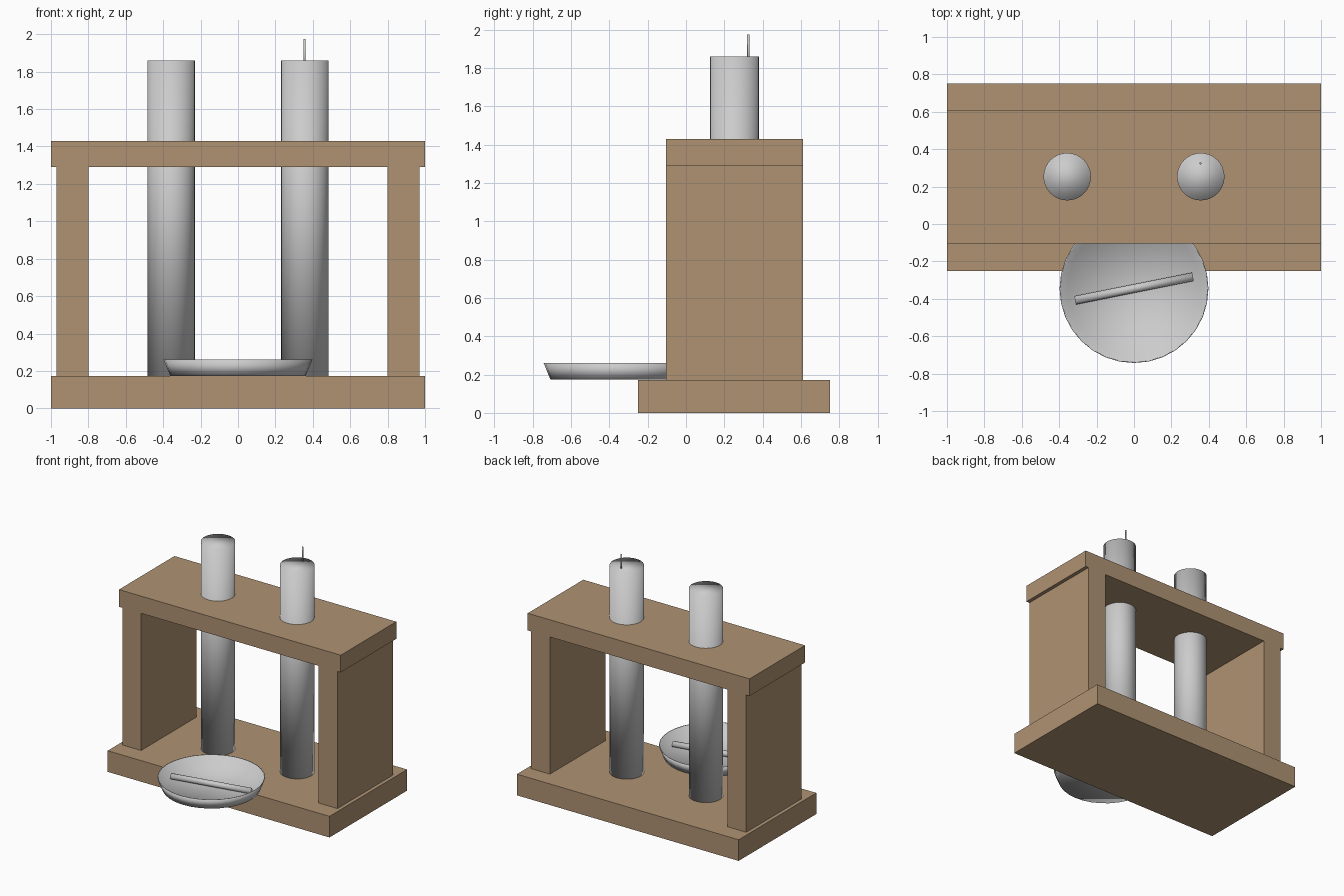
import bpy, bmesh, math
from mathutils import Vector

if "Cube" in bpy.data.objects:
    bpy.data.objects.remove(bpy.data.objects["Cube"])

wood = bpy.data.materials.new("wood")
wood.diffuse_color = (0.43, 0.29, 0.17, 1)
wood.use_nodes = True
wood.node_tree.nodes["Principled BSDF"].inputs["Base Color"].default_value = wood.diffuse_color


def box(name, lo, hi):
    """Axis-aligned wooden board between two corners."""
    lo, hi = Vector(lo), Vector(hi)
    bpy.ops.mesh.primitive_cube_add(size=1, location=(lo + hi) / 2)
    ob = bpy.context.object
    ob.name = name
    ob.scale = hi - lo
    bpy.ops.object.transform_apply(location=False, rotation=False, scale=True)
    ob.data.materials.append(wood)
    return ob


def rod(name, start, end, radius, sides=32):
    """Capped, fully smooth-shaded cylinder between two points."""
    start, end = Vector(start), Vector(end)
    axis = end - start
    bpy.ops.mesh.primitive_cylinder_add(vertices=sides, radius=radius,
                                        depth=axis.length, location=(start + end) / 2)
    ob = bpy.context.object
    ob.name = name
    ob.rotation_euler = axis.to_track_quat('Z', 'Y').to_euler()
    bpy.ops.object.shade_smooth()
    return ob


def lathe(name, profile, location, sides=32):
    """Turn a (radius, height) profile about z, closing both ends with flat discs."""
    bm = bmesh.new()
    rings = [[bm.verts.new((r * math.cos(2 * math.pi * i / sides),
                            r * math.sin(2 * math.pi * i / sides), z))
              for i in range(sides)] for r, z in profile]
    for a, b in zip(rings, rings[1:]):
        for i in range(sides):
            j = (i + 1) % sides
            bm.faces.new((a[i], a[j], b[j], b[i]))
    bm.faces.new(rings[0][::-1])
    bm.faces.new(rings[-1])
    for f in bm.faces:
        f.smooth = True
    mesh = bpy.data.meshes.new(name)
    bm.to_mesh(mesh)
    bm.free()
    ob = bpy.data.objects.new(name, mesh)
    ob.location = location
    bpy.context.collection.objects.link(ob)
    return ob


BASE_TOP = 0.172

# Wooden stand: base board, two side panels, top shelf
box("base_board", (-1, -0.25, 0), (1, 0.75, BASE_TOP))
box("top_shelf", (-1, -0.105, 1.29), (1, 0.61, 1.43))
for side, x0, x1 in (("left", -0.97, -0.80), ("right", 0.80, 0.97)):
    box(side + "_panel", (x0, -0.105, BASE_TOP), (x1, 0.61, 1.29))

# Two tall cylinders standing through the shelf
for side, x in (("left", -0.357), ("right", 0.357)):
    rod(side + "_tube", (x, 0.253, BASE_TOP), (x, 0.253, 1.86), 0.127)

# Thin pin sticking out of the right cylinder
rod("pin", (0.355, 0.325, 1.80), (0.355, 0.325, 1.975), 0.006, 16)

# Shallow hollow dish with a stirring rod lying in it
lathe("dish", [(0.362, 0), (0.398, 0.088), (0.392, 0.088), (0.355, 0.01)],
      (0, -0.345, BASE_TOP + 0.001))
rod("stirring_rod", (-0.315, -0.408, 0.208), (0.315, -0.282, 0.208), 0.023)
